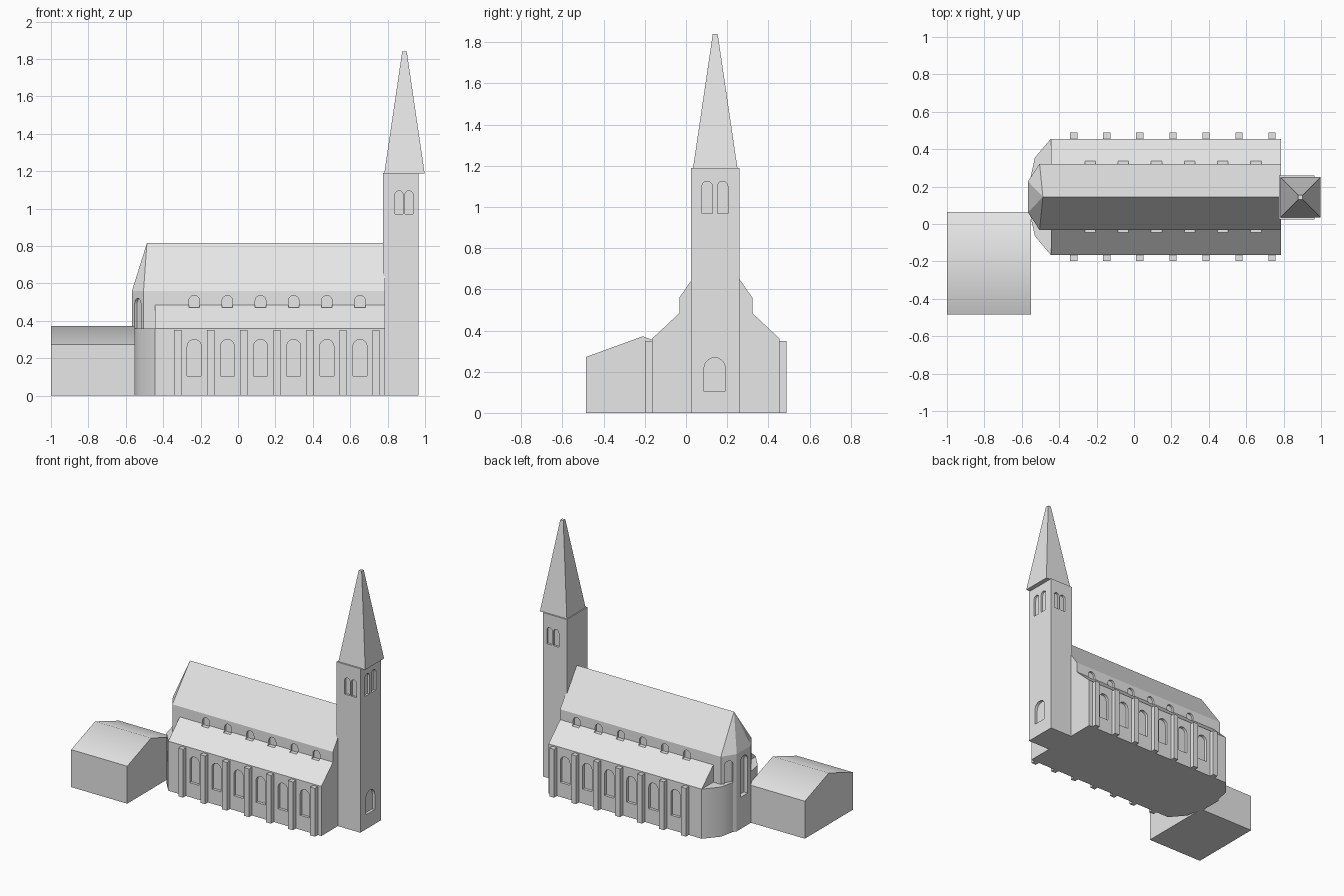
import bpy, bmesh, math
from mathutils import Vector

if "Cube" in bpy.data.objects:
    bpy.data.objects.remove(bpy.data.objects["Cube"])

stone = bpy.data.materials.new("light grey stone")
stone.diffuse_color = (0.8, 0.8, 0.8, 1)
stone.use_nodes = True
stone.node_tree.nodes["Principled BSDF"].inputs["Base Color"].default_value = stone.diffuse_color
CY = 0.145                       # long axis of the church


def make(name, bm):
    bmesh.ops.recalc_face_normals(bm, faces=bm.faces[:])
    me = bpy.data.meshes.new(name)
    bm.to_mesh(me)
    bm.free()
    ob = bpy.data.objects.new(name, me)
    bpy.context.collection.objects.link(ob)
    me.materials.append(stone)
    return ob


def loft(bm, a, b):
    """Closed solid between two matching rings of points."""
    va = [bm.verts.new(p) for p in a]
    vb = [bm.verts.new(p) for p in b]
    n = len(a)
    bm.faces.new(va)
    bm.faces.new(vb)
    for i in range(n):
        j = (i + 1) % n
        bm.faces.new((va[i], va[j], vb[j], vb[i]))


def box(bm, x0, x1, y0, y1, z0, z1):
    ring = [(x0, y0), (x1, y0), (x1, y1), (x0, y1)]
    loft(bm, [(x, y, z0) for x, y in ring], [(x, y, z1) for x, y in ring])


def x_profile(name, prof, x0, x1):
    bm = bmesh.new()
    loft(bm, [(x0, y, z) for y, z in prof], [(x1, y, z) for y, z in prof])
    return make(name, bm)


def arch(bm, x, y, normal, w, z0, z1, depth, out=0.04):
    """Round-arched cutter on a wall point, sunk by depth along the normal."""
    n = Vector((normal[0], normal[1], 0)).normalized()
    t = Vector((-n.y, n.x, 0))
    r = w / 2
    pts = [(-r, z0), (r, z0)]
    pts += [(r * math.cos(k * math.pi / 10), z1 - r + r * math.sin(k * math.pi / 10))
            for k in range(11)]
    c = Vector((x, y, 0))
    ring = [c + t * u + Vector((0, 0, z)) for u, z in pts]
    loft(bm, [p - n * depth for p in ring], [p + n * out for p in ring])


def cut(ob, bm):
    cutter = make("window_cutter", bm)
    m = ob.modifiers.new("windows", 'BOOLEAN')
    m.operation = 'DIFFERENCE'
    m.solver = 'EXACT'
    m.object = cutter
    bpy.context.view_layer.objects.active = ob
    bpy.ops.object.modifier_apply(modifier=m.name)
    bpy.data.objects.remove(cutter)


def smooth(ob, deg):
    bpy.ops.object.select_all(action='DESELECT')
    ob.select_set(True)
    bpy.context.view_layer.objects.active = ob
    bpy.ops.object.shade_smooth_by_angle(angle=math.radians(deg))


bays = [-0.234 + 0.1772 * i for i in range(6)]


def clerestory(bm):
    for x in bays:
        for s in (-1, 1):
            arch(bm, x, CY + s * 0.177, (0, s), 0.057, 0.472, 0.535, 0.015)


# nave with polygonal end and hipped roof
foot = [(0.785, CY - 0.177), (0.785, CY + 0.177), (-0.505, CY + 0.177),
        (-0.567, CY + 0.083), (-0.567, CY - 0.083), (-0.505, CY - 0.177)]
bm = bmesh.new()
lo = [bm.verts.new((x, y, 0)) for x, y in foot]
hi = [bm.verts.new((x, y, 0.56)) for x, y in foot]
r0 = bm.verts.new((0.785, CY, 0.815))
r1 = bm.verts.new((-0.487, CY, 0.815))
bm.faces.new(lo)
for i in range(1, 6):
    j = (i + 1) % 6
    bm.faces.new((lo[i], lo[j], hi[j], hi[i]))
bm.faces.new((lo[0], lo[1], hi[1], r0, hi[0]))
bm.faces.new((hi[1], hi[2], r1, r0))
bm.faces.new((hi[5], hi[0], r0, r1))
for i in (2, 3, 4):
    bm.faces.new((hi[i], hi[i + 1], r1))
nave = make("nave", bm)
bm = bmesh.new()
clerestory(bm)
arch(bm, -0.567, CY, (-1, 0), 0.085, 0.23, 0.52, 0.03)
for s in (-1, 1):
    arch(bm, -0.536, CY + s * 0.13, (-0.094, s * 0.062), 0.06, 0.23, 0.52, 0.015)
cut(nave, bm)

# side aisles with lean-to roofs
aisles = x_profile("aisles", [(CY - 0.31, 0), (CY + 0.31, 0), (CY + 0.31, 0.36),
                              (CY + 0.177, 0.485), (CY - 0.177, 0.485), (CY - 0.31, 0.36)],
                   -0.445, 0.785)
bm = bmesh.new()
clerestory(bm)
for x in bays:
    for s in (-1, 1):
        arch(bm, x, CY + s * 0.31, (0, s), 0.075, 0.105, 0.30, 0.02)
cut(aisles, bm)

# low rounded apse
half = [(-0.445, 0.31), (-0.53, 0.21), (-0.556, 0.09)]
ring = [(x, CY + y) for x, y in half] + [(x, CY - y) for x, y in reversed(half)]
bm = bmesh.new()
loft(bm, [(x, y, 0) for x, y in ring], [(x, y, 0.36) for x, y in ring])
apse = make("apse", bm)
bm = bmesh.new()
arch(bm, -0.567, CY, (-1, 0), 0.085, 0.23, 0.52, 0.03)
cut(apse, bm)
smooth(apse, 32)

# buttresses on both long walls
bm = bmesh.new()
for i in range(7):
    x = -0.322 + 0.1765 * i
    for s in (-1, 1):
        ya, yb = sorted((CY + s * 0.30, CY + s * 0.343))
        box(bm, x - 0.019, x + 0.019, ya, yb, 0, 0.35)
make("buttresses", bm)

# tower with belfry openings and entrance
bm = bmesh.new()
box(bm, 0.775, 0.965, 0.024, 0.26, 0, 1.19)
tower = make("tower", bm)
bm = bmesh.new()
for x in (0.861, 0.914):
    for y, s in ((0.024, -1), (0.26, 1)):
        arch(bm, x, y, (0, s), 0.043, 0.972, 1.095, 0.015)
for y in (0.103, 0.178):
    arch(bm, 0.965, y, (1, 0), 0.05, 0.968, 1.125, 0.015)
arch(bm, 0.965, 0.139, (1, 0), 0.103, 0.105, 0.268, 0.02)
cut(tower, bm)

# spire
bm = bmesh.new()
sq = [(-1, -1), (1, -1), (1, 1), (-1, 1)]
loft(bm, [(0.89 + 0.108 * a, 0.142 + 0.108 * b, 1.187) for a, b in sq],
     [(0.89 + 0.012 * a, 0.142 + 0.012 * b, 1.84) for a, b in sq])
make("spire", bm)

# detached gabled annex
annex = x_profile("annex", [(-0.485, 0), (0.065, 0), (0.065, 0.272),
                            (-0.21, 0.372), (-0.485, 0.272)], -1.0, -0.55)
smooth(annex, 45)
